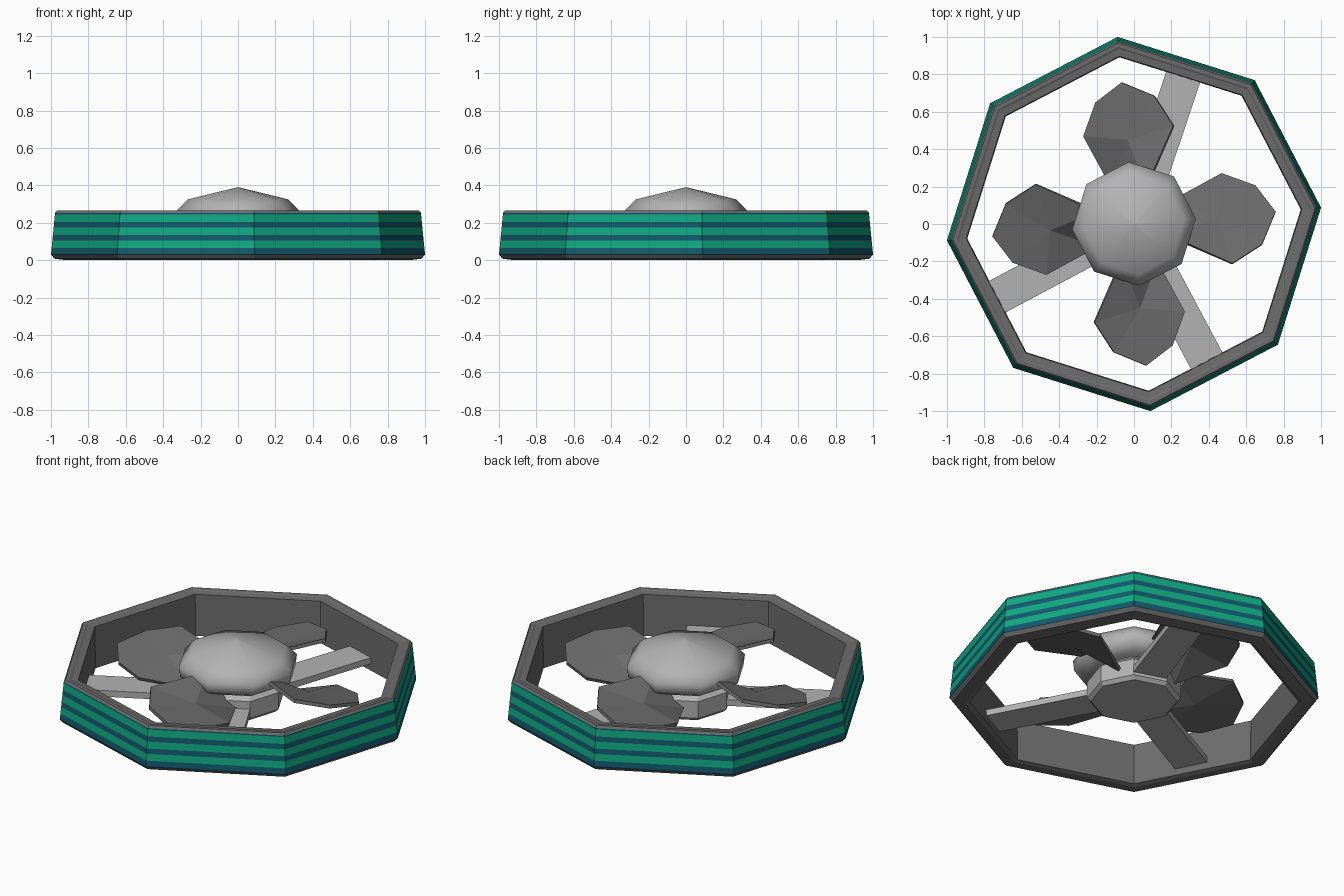
import bpy, math
from mathutils import Matrix, Vector

if "Cube" in bpy.data.objects:
    bpy.data.objects.remove(bpy.data.objects["Cube"])


def material(name, rgb):
    m = bpy.data.materials.new(name)
    m.diffuse_color = (*rgb, 1)
    m.use_nodes = True
    m.node_tree.nodes["Principled BSDF"].inputs["Base Color"].default_value = m.diffuse_color
    return m


dark = material("dark_grey", (0.15, 0.15, 0.15))
light = material("light_grey", (0.45, 0.45, 0.45))
green = material("green", (0.005, 0.40, 0.22))
teal = material("teal_blue", (0.006, 0.10, 0.15))


def add_object(name, verts, faces, mats, indices=None):
    mesh = bpy.data.meshes.new(name)
    mesh.from_pydata(verts, [], faces)
    for m in mats:
        mesh.materials.append(m)
    if indices:
        for p, i in zip(mesh.polygons, indices):
            p.material_index = i
    mesh.update()
    obj = bpy.data.objects.new(name, mesh)
    bpy.context.collection.objects.link(obj)
    return obj


def lathe(name, profile, mats, seg_mats=None, closed=False, sides=8, phase=5):
    """Turn a (radius, z) profile into an eight-sided solid."""
    n = len(profile)
    verts, faces, indices = [], [], []
    for s in range(sides):
        a = math.radians(phase) + 2 * math.pi * s / sides
        verts += [(r * math.cos(a), r * math.sin(a), z) for r, z in profile]
    for s in range(sides):
        t = (s + 1) % sides
        for k in range(n if closed else n - 1):
            q = (k + 1) % n
            faces.append((s * n + k, t * n + k, t * n + q, s * n + q))
            indices.append(seg_mats[k] if seg_mats else 0)
    if not closed:
        faces.append([s * n for s in reversed(range(sides))])
        faces.append([s * n + n - 1 for s in range(sides)])
        indices += [0, 0]
    return add_object(name, verts, faces, mats, indices)


# Octagonal duct ring: dark body, striped sloping outside wall
levels = [0.03, 0.065, 0.105, 0.135, 0.175, 0.205, 0.245, 0.253]
wall = [(1.004 - 0.10 * (z - 0.03), z) for z in levels]
profile = [(0.895, 0.008), (0.92, 0.0), (0.985, 0.008)] + wall
profile += [(0.972, 0.265), (0.95, 0.265), (0.94, 0.26), (0.90, 0.255)]
stripes = [0, 0, 0] + [1 + (i + 1) % 2 for i in range(len(levels) - 1)]
stripes += [0] * (len(profile) - len(stripes))
lathe("duct_ring", profile, [dark, green, teal], stripes, closed=True)

# Motor under the hub
lathe("motor", [(0.235, 0.01), (0.255, 0.03), (0.255, 0.13), (0.22, 0.16),
                (0.22, 0.20)], [light])

# Smooth domed hub cap
cap = lathe("hub_cap", [(0.26, 0.165), (0.325, 0.20), (0.332, 0.262),
                        (0.27, 0.325), (0.002, 0.39)], [light])
for p in cap.data.polygons:
    p.use_smooth = True

# Four twisted blades: leading edge low, trailing edge high
rim = [(0.20, 0.12, 0.08), (0.47, 0.27, 0.13), (0.65, 0.205, 0.15),
       (0.757, 0.065, 0.18), (0.685, -0.11, 0.21), (0.525, -0.213, 0.24),
       (0.20, -0.07, 0.245)]
centre = (0.45, 0.03, 0.175)
for k in range(4):
    rot = Matrix.Rotation(math.pi / 2 * k, 3, 'Z')
    verts = [rot @ Vector(v) for v in rim + [centre]]
    n = len(rim)
    faces = [((i + 1) % n, n, i) for i in range(n)]
    faces = [f[::-1] for f in faces]
    blade = add_object(f"blade_{k + 1}", verts, faces, [dark])
    solid = blade.modifiers.new("thickness", 'SOLIDIFY')
    solid.thickness = 0.02
    solid.offset = 0

# Three flat struts from the motor to the ring
for k, angle in enumerate((71.5, 208, 298)):
    rot = Matrix.Rotation(math.radians(angle), 3, 'Z')
    verts = [rot @ Vector((x, y, z)) for z in (0.048, 0.085)
             for x, y in ((0.12, -0.095), (0.86, -0.095), (0.86, 0.095), (0.12, 0.095))]
    faces = [(3, 2, 1, 0), (4, 5, 6, 7)]
    faces += [(i, (i + 1) % 4, (i + 1) % 4 + 4, i + 4) for i in range(4)]
    add_object(f"strut_{k + 1}", verts, faces, [light])
